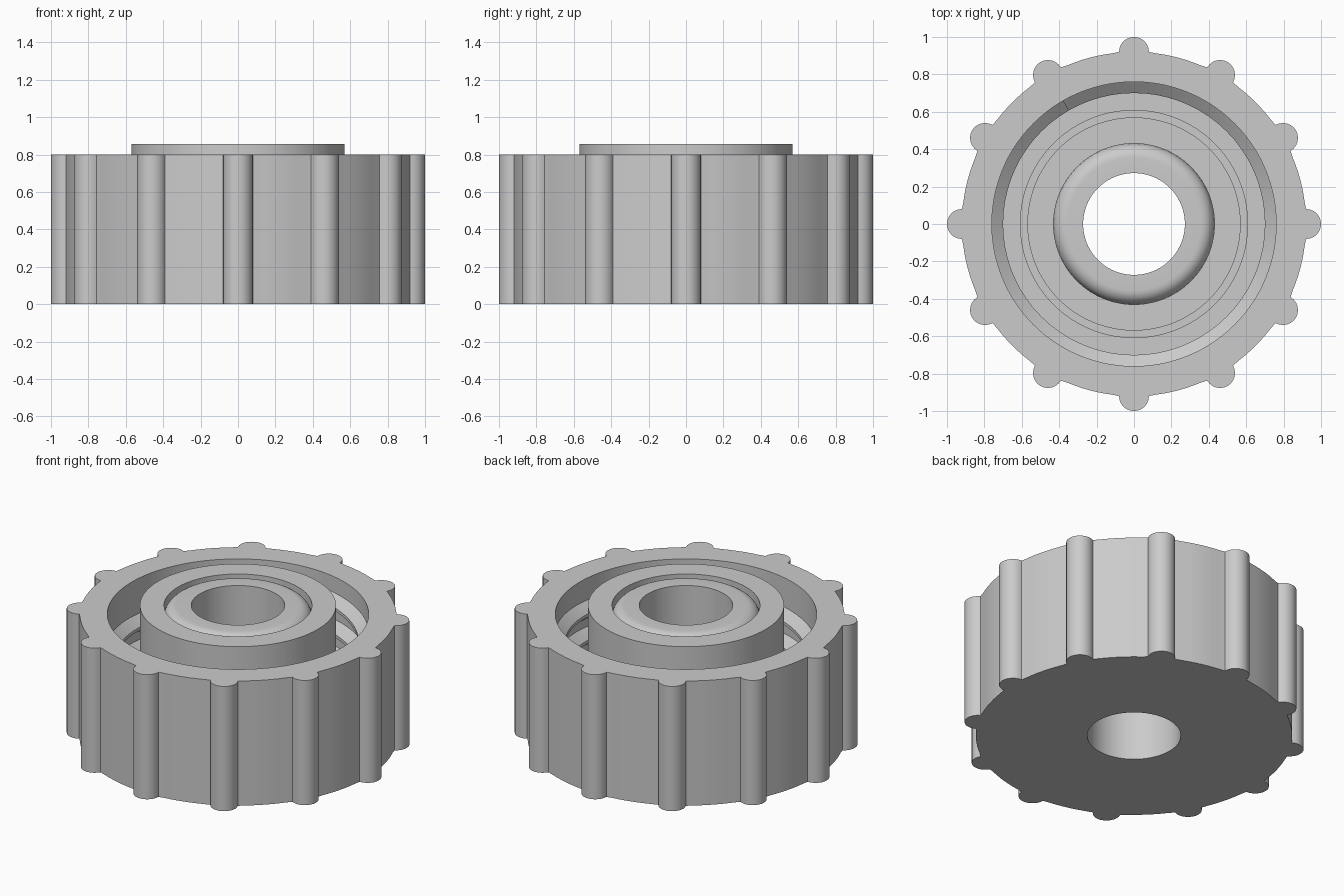
import bpy, bmesh
from math import sin, cos, tau, pi, radians

cube = bpy.data.objects.get("Cube")
if cube:
    bpy.data.objects.remove(cube, do_unlink=True)

grey = bpy.data.materials.new("plain grey")
grey.use_nodes = True
colour = (0.6, 0.6, 0.6, 1)
grey.diffuse_color = colour
grey.node_tree.nodes["Principled BSDF"].inputs["Base Color"].default_value = colour

BODY_R, KNOB_R, KNOBS = 0.92, 0.08, 12
TOP, HUB_TOP, BORE = 0.8, 0.857, 0.272


def finish(name, bm):
    """Turn a bmesh into a shaded, coloured object."""
    bmesh.ops.recalc_face_normals(bm, faces=bm.faces)
    mesh = bpy.data.meshes.new(name)
    bm.to_mesh(mesh)
    bm.free()
    mesh.materials.append(grey)
    obj = bpy.data.objects.new(name, mesh)
    bpy.context.collection.objects.link(obj)
    bpy.ops.object.select_all(action='DESELECT')
    obj.select_set(True)
    bpy.context.view_layer.objects.active = obj
    bpy.ops.object.shade_smooth_by_angle(angle=radians(30))
    return obj


def bridge(bm, rings, closed):
    """Join successive loops of vertices with quads."""
    pairs = list(zip(rings, rings[1:]))
    if closed:
        pairs.append((rings[-1], rings[0]))
    for a, b in pairs:
        for i in range(len(a)):
            j = (i + 1) % len(a)
            bm.faces.new((a[i], a[j], b[j], b[i]))


# Grip outline: round body with evenly spaced half-round knobs
outline = []
for k in range(KNOBS):
    mid = tau * k / KNOBS
    for s in range(13):
        t = -pi / 2 + pi * s / 12
        x, y = BODY_R + KNOB_R * cos(t), KNOB_R * sin(t)
        outline.append((x * cos(mid) - y * sin(mid), x * sin(mid) + y * cos(mid)))
    for s in range(1, 8):
        a = mid + radians(5 + 20 * s / 8)
        outline.append((BODY_R * cos(a), BODY_R * sin(a)))

# Cap section from the bore, under the base, over the rim, trench and hub
FLOOR, STEP, SHOULDER = 0.12, 0.2, 0.075
section = [(BORE, 0), (BODY_R, 0), (BODY_R, TOP), (0.76, TOP), (0.76, FLOOR),
           (0.61, FLOOR), (0.61, STEP), (0.57, STEP), (0.57, HUB_TOP), (0.43, HUB_TOP)]
for s in range(9):
    a = pi / 2 * s / 8
    section.append((0.43 - SHOULDER * (1 - cos(a)), HUB_TOP - SHOULDER * (1 - sin(a))))
section.append((BORE, HUB_TOP))

bm = bmesh.new()
rings = []
for r, z in section:
    ring = []
    for x, y in outline:
        scale = 1 if r == BODY_R else r / (x * x + y * y) ** 0.5
        ring.append(bm.verts.new((x * scale, y * scale, z)))
    rings.append(ring)
bridge(bm, rings, closed=True)
finish("knobbed_cap", bm)

# Screw thread winding down the inside of the outer wall
TURNS, STEPS, PITCH, THREAD_TOP = 3, 72, 0.17, 0.66
tooth = [(0.775, 0.07), (0.70, 0.01), (0.70, -0.01), (0.775, -0.07)]
bm = bmesh.new()
rings = []
for i in range(TURNS * STEPS + 1):
    a = radians(120) - tau * i / STEPS
    z = THREAD_TOP - PITCH * i / STEPS
    rings.append([bm.verts.new((r * cos(a), r * sin(a), z + h)) for r, h in tooth])
bridge(bm, rings, closed=False)
bm.faces.new(rings[0])
bm.faces.new(rings[-1])
finish("inner_thread", bm)
